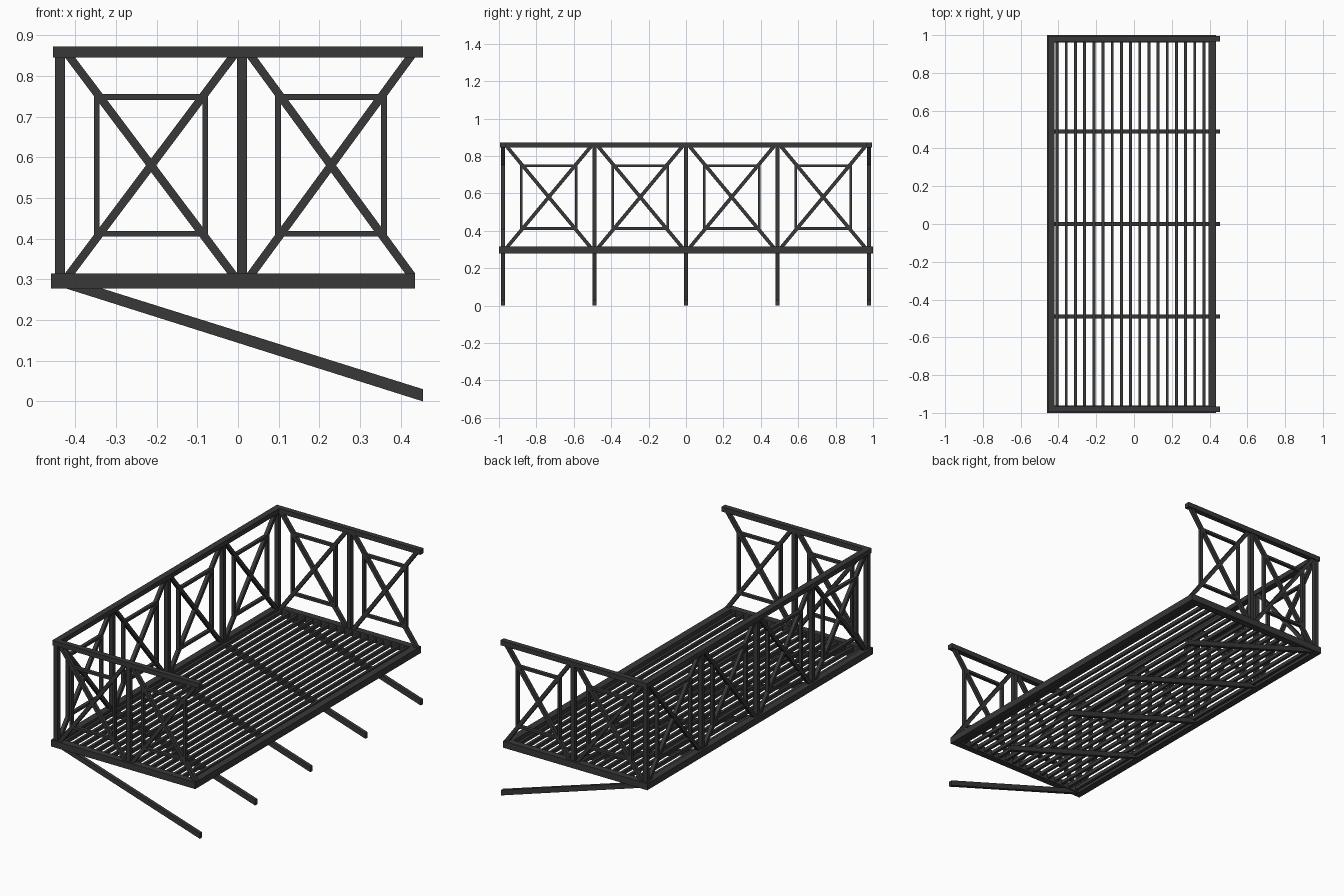
import bpy, bmesh
from mathutils import Vector

if "Cube" in bpy.data.objects:
    bpy.data.objects.remove(bpy.data.objects["Cube"])

iron = bpy.data.materials.new("dark_iron")
iron.use_nodes = True
color = (0.04, 0.04, 0.04, 1)
iron.diffuse_color = color
iron.node_tree.nodes["Principled BSDF"].inputs["Base Color"].default_value = color

FLOOR, RAIL = 0.315, 0.845      # z range of the railing panels
MID_Z = (FLOOR + RAIL) / 2


def prism(bm, outline, axis, center, depth):
    """Extrude a (u, z) outline by depth, along 'x' or 'y', around center."""
    def point(u, z, d):
        return Vector((d, u, z)) if axis == "x" else Vector((u, d, z))
    ends = [[bm.verts.new(point(u, z, center + s * depth / 2)) for u, z in outline]
            for s in (-1, 1)]
    bm.faces.new(ends[0])
    bm.faces.new(ends[1][::-1])
    n = len(outline)
    for i in range(n):
        j = (i + 1) % n
        bm.faces.new((ends[0][j], ends[0][i], ends[1][i], ends[1][j]))


def rect(u0, u1, z0, z1):
    return [(u0, z0), (u1, z0), (u1, z1), (u0, z1)]


def box(bm, x0, x1, y0, y1, z0, z1):
    prism(bm, rect(x0, x1, z0, z1), "y", (y0 + y1) / 2, y1 - y0)


def finish(bm, name):
    bmesh.ops.recalc_face_normals(bm, faces=bm.faces)
    mesh = bpy.data.meshes.new(name)
    bm.to_mesh(mesh)
    bm.free()
    mesh.materials.append(iron)
    bpy.context.collection.objects.link(bpy.data.objects.new(name, mesh))


def panel(name, axis, center, u0, u1):
    """Crossed diagonals with an inner square frame, between two posts."""
    bm = bmesh.new()
    mid, half = (u0 + u1) / 2, (u1 - u0) / 2
    w = 0.0125
    for s in (-1, 1):
        a, b = mid - s * (half - w), mid + s * (half - w)
        prism(bm, [(a - w, FLOOR), (a + w, FLOOR), (b + w, RAIL), (b - w, RAIL)],
              axis, center, 0.02)
    # inner frame bars meet on the diagonals
    hu, hz, t = half * 0.63, 0.168, 0.007
    for s in (-1, 1):
        u, z = mid + s * hu, MID_Z + s * hz
        prism(bm, rect(u - t, u + t, MID_Z - hz - t, MID_Z + hz + t), axis, center, 0.02)
        prism(bm, rect(mid - hu, mid + hu, z - t, z + t), axis, center, 0.02)
    finish(bm, name)


# floor frame
bm = bmesh.new()
for x0, x1 in ((-0.46, -0.422), (0.395, 0.435)):
    box(bm, x0, x1, -1, 1, 0.278, FLOOR)
for s in (-1, 1):
    y0, y1 = sorted((s, s * 0.962))
    box(bm, -0.422, 0.395, y0, y1, 0.278, FLOOR)
finish(bm, "floor_frame")

# floor slats
bm = bmesh.new()
for i in range(17):
    x = -0.407 + i * 0.0486
    box(bm, x - 0.0075, x + 0.0075, -0.97, 0.97, 0.287, 0.307)
finish(bm, "floor_slats")

# sloping braces below the floor
spots = [-0.978, -0.489, 0, 0.489, 0.978]
bm = bmesh.new()
for y in spots:
    prism(bm, [(-0.43, 0.28), (0.455, 0), (0.455, 0.03), (-0.38, 0.292), (-0.43, 0.292)],
          "y", y, 0.02)
finish(bm, "floor_braces")

# top rails
bm = bmesh.new()
box(bm, -0.455, -0.42, -0.995, 0.995, RAIL, 0.872)
for s in (-1, 1):
    y0, y1 = sorted((s * 0.995, s * 0.965))
    box(bm, -0.42, 0.455, y0, y1, RAIL, 0.872)
finish(bm, "top_rails")

# posts
bm = bmesh.new()
for y in spots:
    box(bm, -0.45, -0.425, y - 0.0115, y + 0.0115, FLOOR, RAIL)
for s in (-1, 1):
    box(bm, -0.002, 0.022, s * 0.978 - 0.0115, s * 0.978 + 0.0115, FLOOR, RAIL)
finish(bm, "railing_posts")

# railing panels
for i in range(4):
    panel(f"side_panel_{i + 1}", "x", -0.4375, spots[i] + 0.0115, spots[i + 1] - 0.0115)
for name, y in (("front", -0.978), ("back", 0.978)):
    panel(name + "_panel_inner", "y", y, -0.425, -0.002)
    panel(name + "_panel_outer", "y", y, 0.022, 0.435)
